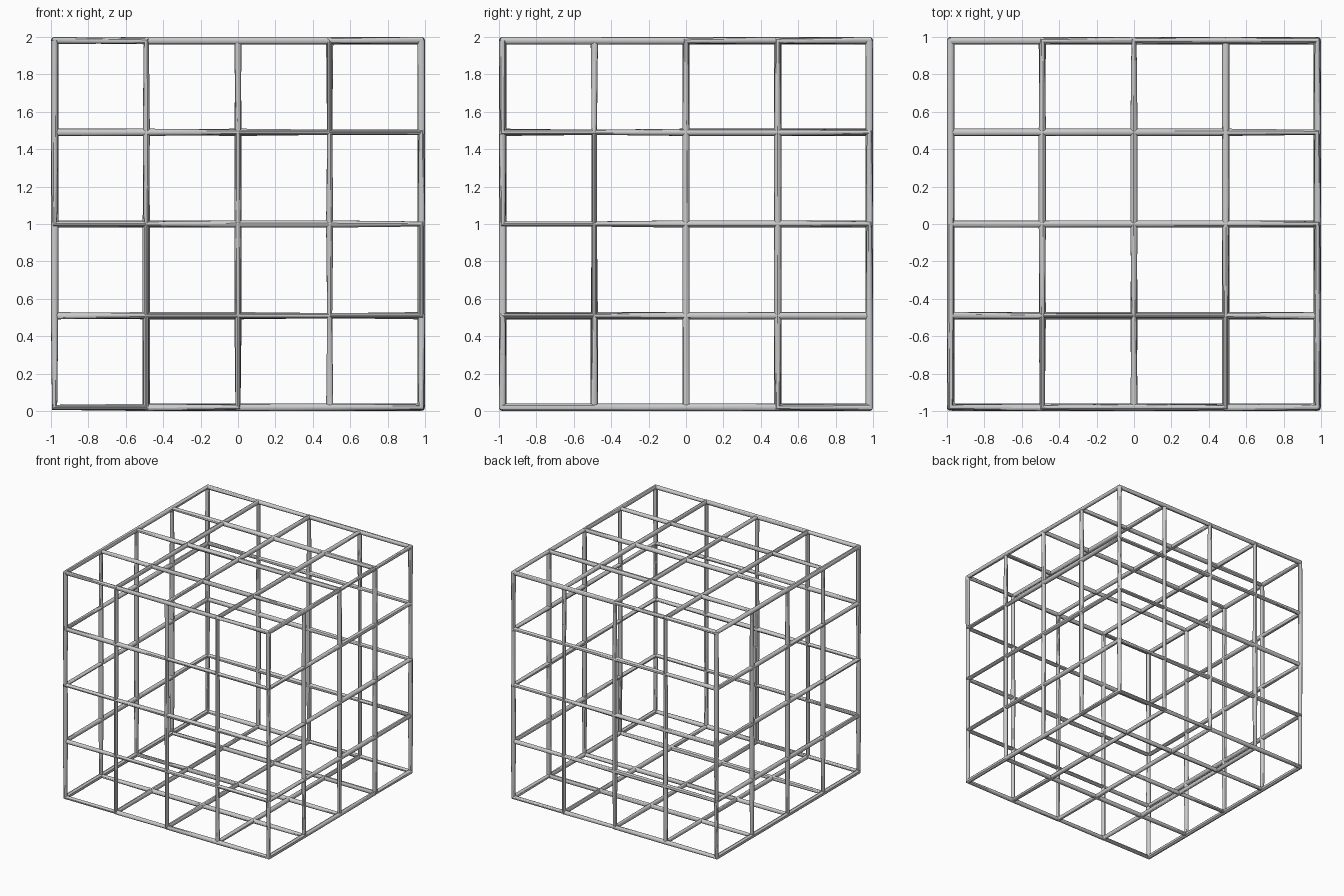
import bpy

if "Cube" in bpy.data.objects:
    bpy.data.objects.remove(bpy.data.objects["Cube"])

RADIUS = 0.0196          # rod radius
HALF = 1.0 - RADIUS      # rod centre lines stay inside the 2-unit cube

# Cage: cube surface divided into a 4 x 4 grid on each side
bpy.ops.mesh.primitive_cube_add(size=2 * HALF, location=(0, 0, 0))
cage = bpy.context.object
cage.name = "lattice_cage"

# Keep only the edges of the divided cube
bpy.ops.object.mode_set(mode='EDIT')
bpy.ops.mesh.select_all(action='SELECT')
bpy.ops.mesh.subdivide(number_cuts=3)
bpy.ops.mesh.select_all(action='SELECT')
bpy.ops.mesh.delete(type='ONLY_FACE')
bpy.ops.object.mode_set(mode='OBJECT')

# Turn the edges into round rods
bpy.ops.object.convert(target='CURVE')
cage = bpy.context.object
curve = cage.data
curve.dimensions = '3D'
curve.fill_mode = 'FULL'
curve.bevel_depth = RADIUS
curve.bevel_resolution = 4
for spline in curve.splines:
    spline.use_smooth = True

# Final mesh, standing on the ground
bpy.ops.object.convert(target='MESH')
cage = bpy.context.object
cage.name = "lattice_cage"
cage.location = (0, 0, 1)
bpy.ops.object.shade_smooth_by_angle()
